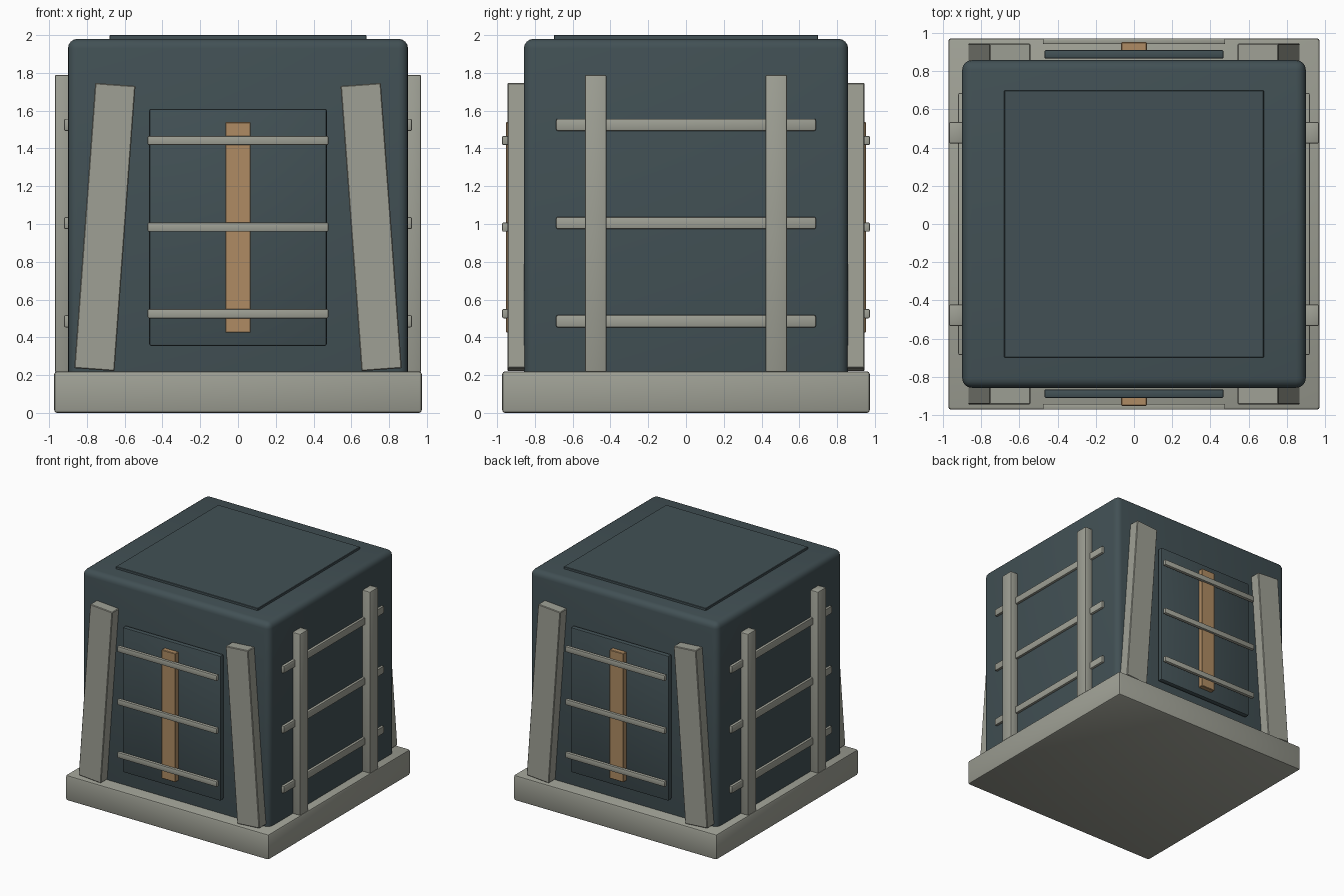
import bpy, math
from mathutils import Matrix

if "Cube" in bpy.data.objects:
    bpy.data.objects.remove(bpy.data.objects["Cube"])


def material(name, rgb):
    m = bpy.data.materials.new(name)
    m.diffuse_color = (*rgb, 1)
    m.use_nodes = True
    m.node_tree.nodes["Principled BSDF"].inputs["Base Color"].default_value = m.diffuse_color
    return m


slate = material("dark slate", (0.054, 0.081, 0.090))
grey = material("warm grey", (0.345, 0.352, 0.300))
tan = material("tan wood", (0.43, 0.26, 0.125))


def box(name, mat, x, y, z, bevel=0.008, segments=2, tilt=0.0):
    """Bevelled box from (min, max) ranges, optionally leaning about y."""
    bpy.ops.mesh.primitive_cube_add(size=1)
    ob = bpy.context.object
    ob.name = name
    size = [r[1] - r[0] for r in (x, y, z)]
    ob.data.transform(Matrix.Diagonal((*size, 1)))
    ob.location = [(r[0] + r[1]) / 2 for r in (x, y, z)]
    ob.rotation_euler[1] = tilt
    ob.data.materials.append(mat)
    mod = ob.modifiers.new("rounded edges", 'BEVEL')
    mod.width = bevel
    mod.segments = segments
    bpy.ops.object.modifier_apply(modifier=mod.name)
    bpy.ops.object.shade_smooth_by_angle(angle=math.radians(35))
    return ob


def span(side, a, b):
    """Range from a to b, mirrored when side is -1."""
    return tuple(sorted((side * a, side * b)))


# plinth, main body and lid panel
box("base", grey, (-.973, .973), (-.973, .973), (0, .22), .015)
box("body", slate, (-.9, .9), (-.858, .858), (.02, 1.98), .05, 4)
box("top_panel", slate, (-.68, .68), (-.70, .70), (1.95, 2.0), .003, 1)

# front and back doors, with centre strip, rails and leaning struts
for s, end in ((-1, "front"), (1, "back")):
    box(end + "_door", slate, (-.47, .47), span(s, .866, .912), (.355, 1.61), .01)
    box(end + "_strip", tan, (-.067, .067), span(s, .908, .953), (.425, 1.54), .004, 1)
    for i in range(3):
        z = .525 + i * .4585
        box(f"{end}_rail_{i}", grey, (-.478, .478), span(s, .942, .973),
            (z - .024, z + .024), .006)
    for k, hand in ((-1, "left"), (1, "right")):
        cx = k * .705
        box(f"{end}_{hand}_strut", grey, (cx - .107, cx + .107),
            span(s, .835, .946), (.227, 1.741), .005, 1,
            tilt=-k * math.radians(4.2))

# side posts and horizontal bars
for s, side in ((-1, "left"), (1, "right")):
    for k in (-1, 1):
        cy = k * .478
        box(f"{side}_post_{'front' if k < 0 else 'back'}", grey,
            span(s, .89, .97), (cy - .057, cy + .057), (.215, 1.79), .01)
    for i in range(3):
        z = .485 + i * .52
        box(f"{side}_bar_{i}", grey, span(s, .875, .921), (-.687, .687),
            (z - .032, z + .032), .008)
